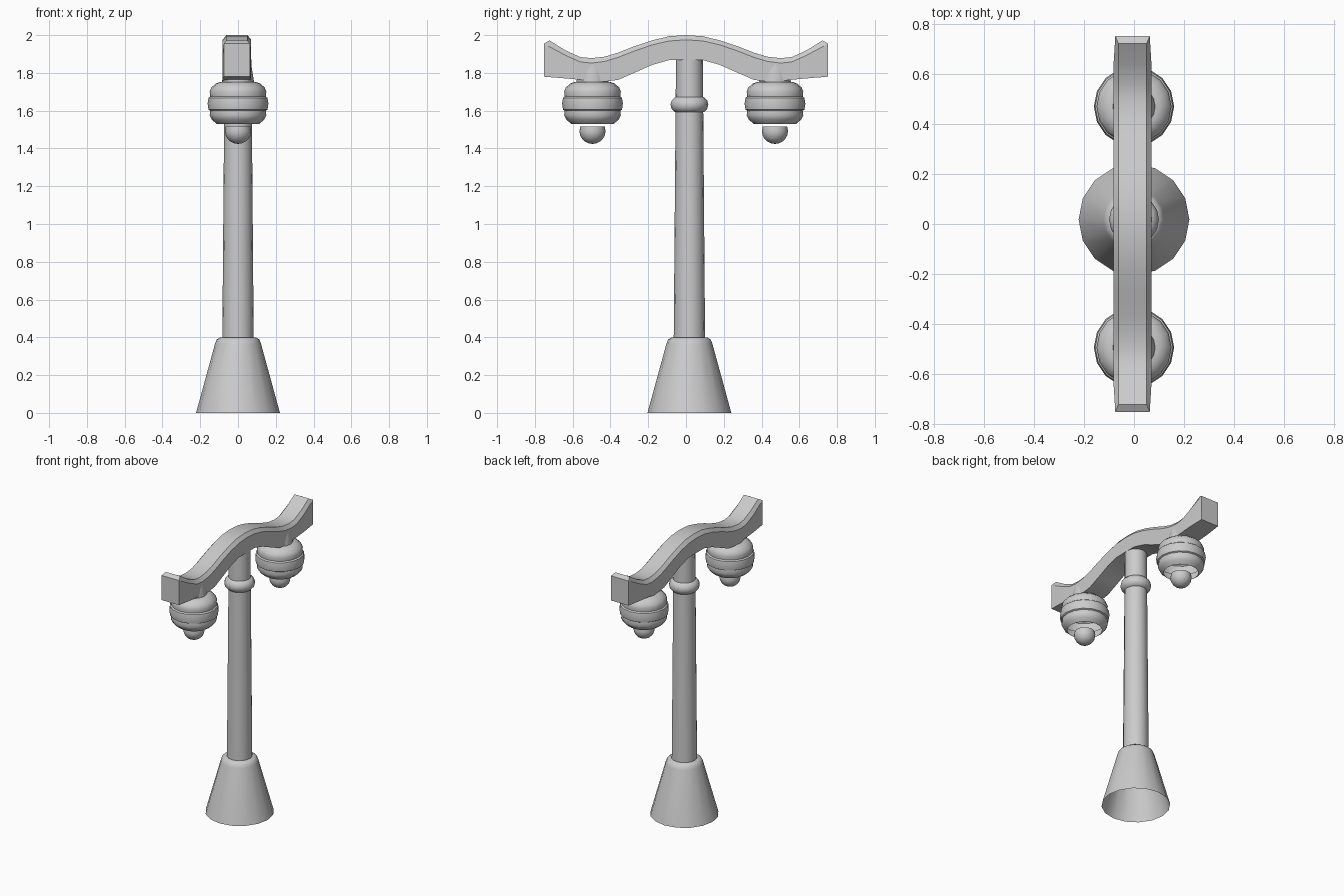
import bpy, bmesh
from math import sin, cos, pi, radians

if "Cube" in bpy.data.objects:
    bpy.data.objects.remove(bpy.data.objects["Cube"])


def finish(name, bm, angle=35):
    bmesh.ops.recalc_face_normals(bm, faces=bm.faces)
    me = bpy.data.meshes.new(name)
    bm.to_mesh(me)
    bm.free()
    ob = bpy.data.objects.new(name, me)
    bpy.context.collection.objects.link(ob)
    bpy.ops.object.select_all(action='DESELECT')
    ob.select_set(True)
    bpy.context.view_layer.objects.active = ob
    bpy.ops.object.shade_smooth_by_angle(angle=radians(angle))
    return ob


def lathe(name, profile, y=0.0, sides=16, angle=35):
    """Open surface of revolution from (radius, z) points."""
    bm = bmesh.new()
    rings = [[bm.verts.new((r * cos(2 * pi * i / sides), y + r * sin(2 * pi * i / sides), z))
              for i in range(sides)] for r, z in profile]
    for a, b in zip(rings, rings[1:]):
        for i in range(sides):
            j = (i + 1) % sides
            bm.faces.new((a[i], a[j], b[j], b[i]))
    bmesh.ops.remove_doubles(bm, verts=bm.verts, dist=0.0005)
    return finish(name, bm, angle)


POLE_Y = 0.018

# Flared base, open underneath
lathe("base", [(0.222, 0), (0.122, 0.365), (0.113, 0.388), (0.095, 0.4), (0.07, 0.4)], POLE_Y)

# Tapered pole and its rounded collar
lathe("pole", [(0.083, 0.395), (0.071, 1.87)], POLE_Y)
collar = [(0.055 + 0.045 * cos(2 * pi * k / 12), 1.632 + 0.045 * sin(2 * pi * k / 12))
          for k in range(13)]
lathe("pole_collar", collar, POLE_Y, angle=50)

# Curved cross arm: half stations (y, bottom z, shoulder z, top z), mirrored
half = [(0, 1.87, 1.975, 2.0), (0.09, 1.868, 1.969, 1.994), (0.18, 1.842, 1.948, 1.972),
        (0.27, 1.802, 1.917, 1.942), (0.36, 1.763, 1.882, 1.907), (0.43, 1.754, 1.861, 1.886),
        (0.50, 1.757, 1.852, 1.878), (0.56, 1.764, 1.858, 1.884), (0.64, 1.771, 1.894, 1.920),
        (0.753, 1.78, 1.955, 1.972)]
stations = [(-y, b, s, t) for y, b, s, t in reversed(half[1:])] + half
bm = bmesh.new()
loops = []
for y, b, s, t in stations:
    end = abs(y) > 0.7
    w = 0.069 if end else 0.076
    ty = y * 0.96 if end else y          # top edge is set back at the tips
    cx = -0.006
    loops.append([bm.verts.new(p) for p in (
        (cx - w, y, b), (cx + w, y, b), (cx + w, y, s),
        (cx + 0.056, ty, t), (cx - 0.056, ty, t), (cx - w, y, s))])
for a, b in zip(loops, loops[1:]):
    for i in range(6):
        j = (i + 1) % 6
        bm.faces.new((a[i], a[j], b[j], b[i]))
for lp in (loops[0], loops[-1]):         # end face and its chamfer
    bm.faces.new((lp[0], lp[1], lp[2], lp[5]))
    bm.faces.new((lp[5], lp[2], lp[3], lp[4]))
finish("cross_arm", bm, 30)

# Two hanging lamps
for side, y in (("front", -0.495), ("back", 0.471)):
    # neck that grips the arm
    lathe(side + "_lamp_neck", [(0, 1.845), (0.070, 1.845), (0.085, 1.752), (0.085, 1.74)], y)
    # banded shade, open underneath
    lathe(side + "_lamp_shade", [
        (0, 1.752), (0.095, 1.752), (0.118, 1.743), (0.142, 1.722), (0.150, 1.70),
        (0.147, 1.675), (0.156, 1.668), (0.161, 1.637), (0.156, 1.605),
        (0.147, 1.60), (0.150, 1.575), (0.138, 1.552), (0.112, 1.53)], y, angle=40)
    # bulb with a cut-off top
    bulb = [(0.069 * cos(a), 1.492 + 0.068 * sin(a))
            for a in [radians(d) for d in (20, 0, -18, -36, -54, -72, -90)]]
    lathe(side + "_lamp_bulb", bulb, y)
